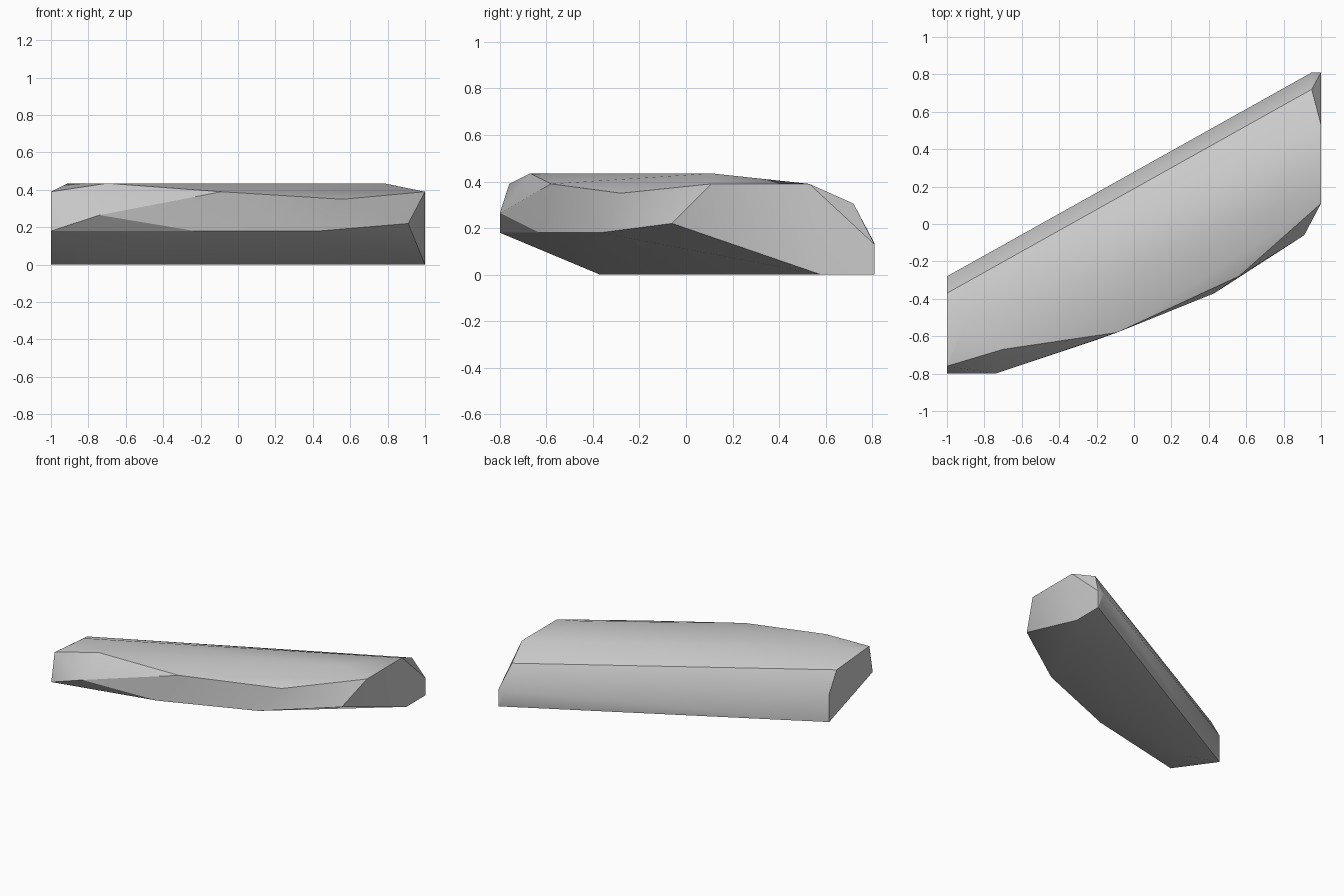
import bpy, bmesh, math

cube = bpy.data.objects.get("Cube")
if cube:
    bpy.data.objects.remove(cube, do_unlink=True)

# Outlines of the slab, layer by layer; the stone is their convex shell
base_outline = [(-1, -.28, 0), (-.76, -.37, 0), (1, .58, 0), (1, .81, 0)]
front_ridge = [(-1, -.8, .18), (-.74, -.8, .265), (-.23, -.63, .18),
               (.43, -.37, .18), (.91, -.06, .22)]
front_brow = [(-1, -.76, .39), (-.7, -.67, .435), (-.09, -.58, .39),
              (.56, -.28, .35), (1, .11, .39)]
top_crown = [(-.91, -.54, .435), (.78, .11, .435), (1, .53, .39)]
back_crease = [(-1, -.37, .36), (.95, .72, .305)]
back_wall = [(-1, -.28, .21), (.95, .81, .135), (1, .81, .13)]

bm = bmesh.new()
for outline in (base_outline, front_ridge, front_brow, top_crown, back_crease, back_wall):
    for point in outline:
        bm.verts.new(point)
hull = bmesh.ops.convex_hull(bm, input=bm.verts)
loose = [v for v in bm.verts if not v.link_faces]
bmesh.ops.delete(bm, geom=loose, context='VERTS')
bmesh.ops.recalc_face_normals(bm, faces=bm.faces)

mesh = bpy.data.meshes.new("stone_slab")
bm.to_mesh(mesh)
bm.free()
slab = bpy.data.objects.new("stone_slab", mesh)
bpy.context.collection.objects.link(slab)

# Plain grey stone
grey = bpy.data.materials.new("stone_grey")
grey.use_nodes = True
colour = (.6, .6, .6, 1)
grey.diffuse_color = colour
grey.node_tree.nodes["Principled BSDF"].inputs["Base Color"].default_value = colour
mesh.materials.append(grey)

# Soft facets with the strong creases kept
bpy.ops.object.select_all(action='DESELECT')
slab.select_set(True)
bpy.context.view_layer.objects.active = slab
bpy.ops.object.shade_smooth_by_angle(angle=math.radians(30))
